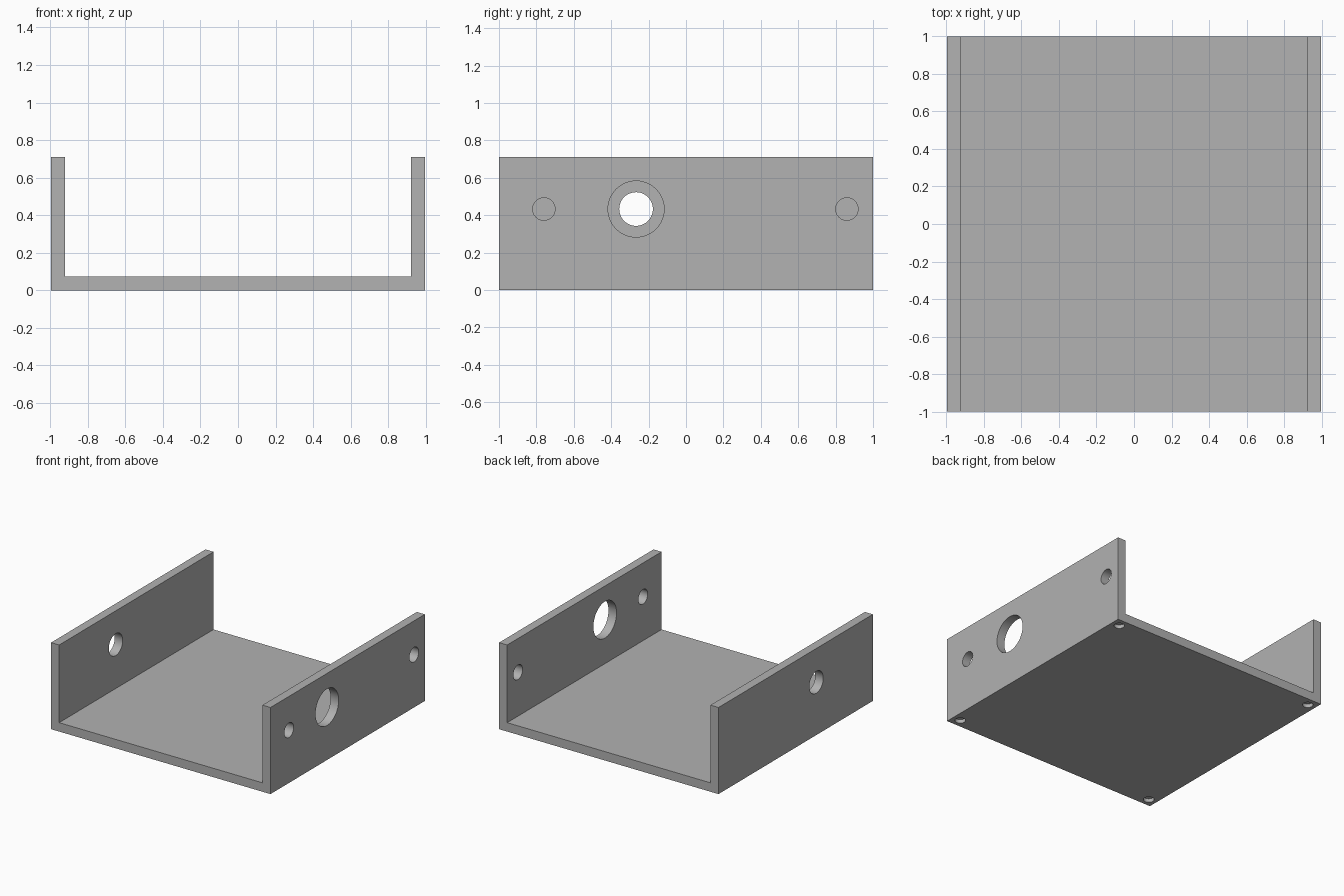
import bpy
import bmesh
from math import pi, radians

cube = bpy.data.objects.get("Cube")
if cube:
    bpy.data.objects.remove(cube, do_unlink=True)

HALF_X, HALF_Y, HEIGHT, THICK = 0.995, 1.0, 0.71, 0.073
HOLE_Z = 0.433
RECESS_INSET, RECESS_DEPTH = 0.07, 0.03

grey = bpy.data.materials.new("plain grey")
grey.use_nodes = True
colour = (0.445, 0.445, 0.445, 1)
grey.diffuse_color = colour
bsdf = next(n for n in grey.node_tree.nodes if n.type == 'BSDF_PRINCIPLED')
bsdf.inputs["Base Color"].default_value = colour


def make_channel():
    """U-shaped profile extruded from front to back."""
    inner = HALF_X - THICK
    right = [(HALF_X, 0), (HALF_X, HEIGHT), (inner, HEIGHT), (inner, THICK)]
    profile = right + [(-x, z) for x, z in reversed(right)]
    bm = bmesh.new()
    face = bm.faces.new([bm.verts.new((x, -HALF_Y, z)) for x, z in profile])
    extruded = bmesh.ops.extrude_face_region(bm, geom=[face])["geom"]
    verts = [v for v in extruded if isinstance(v, bmesh.types.BMVert)]
    bmesh.ops.translate(bm, verts=verts, vec=(0, 2 * HALF_Y, 0))
    bmesh.ops.recalc_face_normals(bm, faces=bm.faces)
    mesh = bpy.data.meshes.new("channel_body")
    bm.to_mesh(mesh)
    bm.free()
    mesh.materials.append(grey)
    obj = bpy.data.objects.new("channel_body", mesh)
    bpy.context.collection.objects.link(obj)
    return obj


def drill(body, name, centre, radius, depth, rotation=(0, 0, 0)):
    """Cut a round hole, then remove the cutter."""
    bpy.ops.mesh.primitive_cylinder_add(vertices=48, radius=radius, depth=depth,
                                        location=centre, rotation=rotation)
    cutter = bpy.context.object
    cutter.name = name
    cutter.hide_render = True
    cutter.data.materials.append(grey)
    mod = body.modifiers.new(name, 'BOOLEAN')
    mod.operation = 'DIFFERENCE'
    mod.solver = 'EXACT'
    mod.object = cutter
    bpy.ops.object.select_all(action='DESELECT')
    body.select_set(True)
    bpy.context.view_layer.objects.active = body
    bpy.ops.object.modifier_apply(modifier=name)
    bpy.data.objects.remove(cutter, do_unlink=True)


body = make_channel()

# Through holes in the side walls: side, y, radius
wall_holes = [(1, -0.76, 0.06), (1, -0.267, 0.15), (1, 0.86, 0.06), (-1, -0.267, 0.09)]
for side, y, radius in wall_holes:
    drill(body, "wall_hole", (side * (HALF_X - THICK / 2), y, HOLE_Z),
          radius, THICK * 3, (0, pi / 2, 0))

# Shallow foot recesses under the four corners
for sx in (-1, 1):
    for sy in (-1, 1):
        drill(body, "foot_recess",
              (sx * (HALF_X - RECESS_INSET), sy * (HALF_Y - RECESS_INSET), 0),
              0.04, RECESS_DEPTH * 2)

bpy.ops.object.shade_smooth_by_angle(angle=radians(30))
